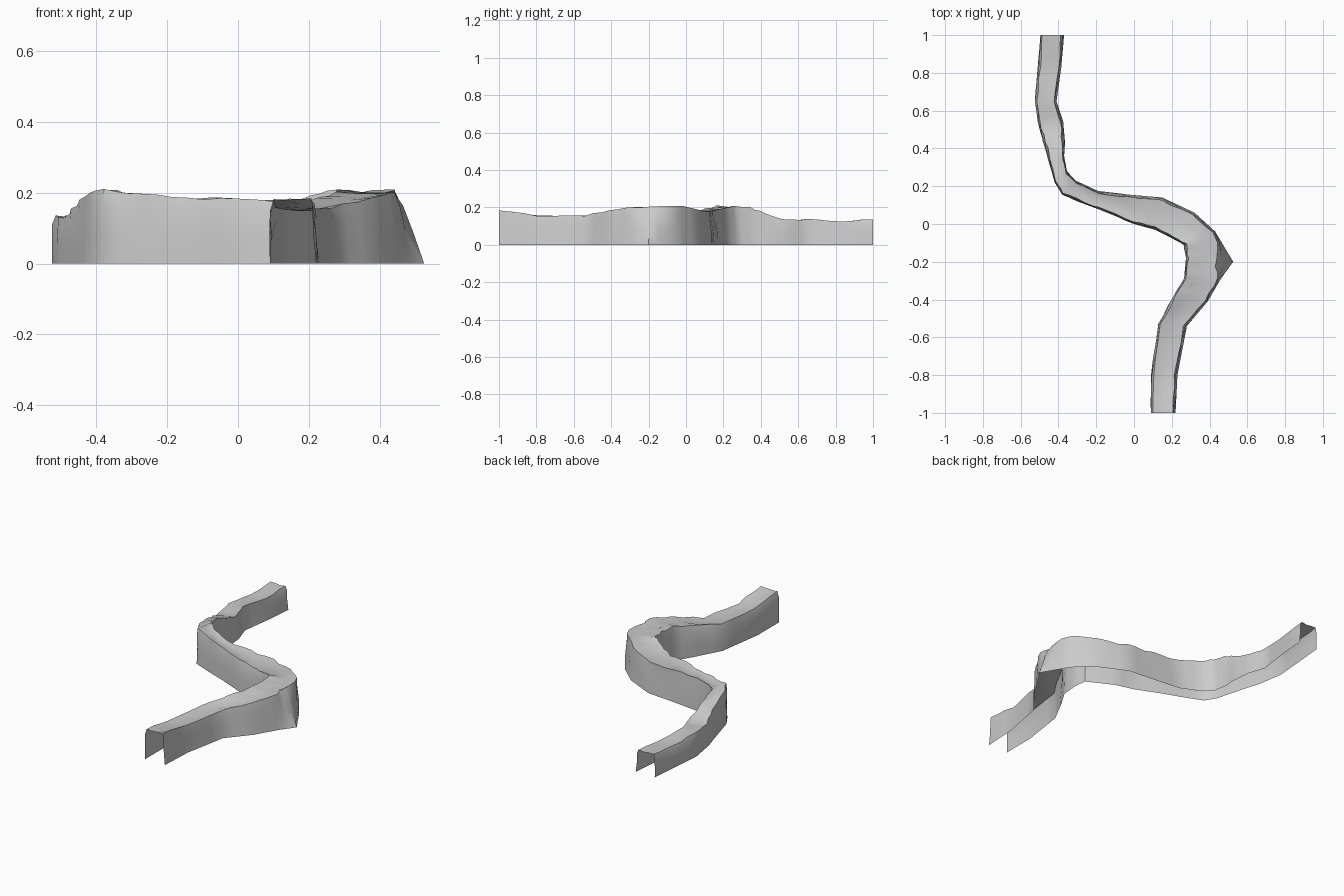
import bpy, math, random
from mathutils import Vector

if "Cube" in bpy.data.objects:
    bpy.data.objects.remove(bpy.data.objects["Cube"])

random.seed(4)

# Stations along the winding wall: left foot x,y, right foot x,y, height
STATIONS = [
    (0.09, -1.00, 0.22, -1.00, 0.19), (0.09, -0.80, 0.23, -0.80, 0.16),
    (0.13, -0.53, 0.28, -0.54, 0.16), (0.21, -0.38, 0.39, -0.41, 0.19),
    (0.265, -0.29, 0.46, -0.29, 0.205), (0.275, -0.18, 0.525, -0.20, 0.21),
    (0.265, -0.11, 0.43, -0.04, 0.215), (0.20, -0.075, 0.32, 0.06, 0.195),
    (0.11, -0.03, 0.15, 0.14, 0.18), (0.0, 0.0, -0.02, 0.155, 0.185),
    (-0.14, 0.06, -0.19, 0.175, 0.19), (-0.26, 0.105, -0.31, 0.23, 0.20),
    (-0.38, 0.155, -0.355, 0.28, 0.215), (-0.42, 0.22, -0.37, 0.36, 0.205),
    (-0.47, 0.40, -0.365, 0.43, 0.17), (-0.50, 0.50, -0.375, 0.545, 0.135),
    (-0.525, 0.65, -0.41, 0.65, 0.14), (-0.51, 0.83, -0.385, 0.83, 0.13),
    (-0.495, 1.00, -0.37, 1.00, 0.14),
]
STEPS = 3
TIP = Vector((0.525, -0.20))


def section(row, jitter):
    """Open cross-section: left wall, dished top, right wall."""
    left, right, h = Vector(row[:2]), Vector(row[2:4]), row[4]
    width = (right - left).length
    across = (right - left) / width
    flare = 0.015 + 0.075 * math.exp(-((right - TIP).length / 0.07) ** 2)
    # offset from left foot, height fraction
    profile = [(0, 0), (0.001, 0.4), (0.003, 0.78), (0.012, 0.97),
               (0.3 * width, 0.95), (0.6 * width, 0.94),
               (width - flare, 0.98), (width - flare * 0.7, 0.78),
               (width - flare * 0.35, 0.4), (width, 0)]
    points = []
    for i, (d, f) in enumerate(profile):
        p = left + across * (d + (random.uniform(-1, 1) * jitter if f else 0))
        z = h * f + (random.uniform(-1, 1) * jitter if f > 0.9 else 0)
        points.append((p.x, p.y, z))
    return points


# Interpolate between stations
rows = []
for a, b in zip(STATIONS, STATIONS[1:]):
    for s in range(STEPS):
        t = s / STEPS
        rows.append([u + (v - u) * t for u, v in zip(a, b)])
rows.append(list(STATIONS[-1]))

# Winding wall shell, open below and at both ends
verts, faces = [], []
for row in rows:
    verts += section(row, 0.004)
n = len(verts) // len(rows)
for i in range(len(rows) - 1):
    for j in range(n - 1):
        k = i * n + j
        faces.append((k, k + n, k + n + 1, k + 1))
for k, (x, y, z) in enumerate(verts):
    if k < n or k >= len(verts) - n:
        verts[k] = (x, math.copysign(1.0, y), z)

mesh = bpy.data.meshes.new("winding_wall")
mesh.from_pydata(verts, [], faces)
wall = bpy.data.objects.new("winding_wall", mesh)
bpy.context.collection.objects.link(wall)
bpy.context.view_layer.objects.active = wall
wall.select_set(True)
bpy.ops.object.shade_smooth_by_angle(angle=math.radians(40))
